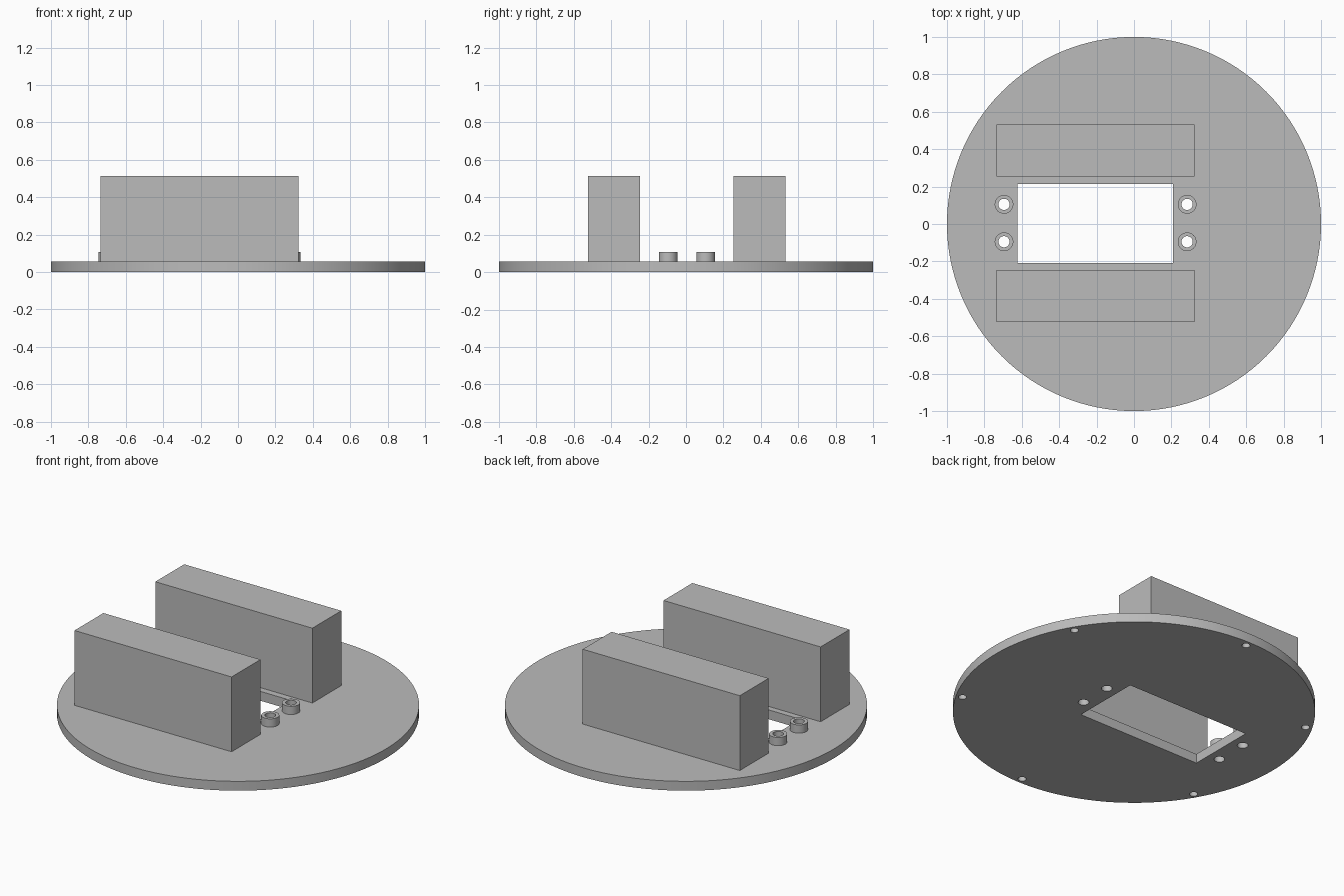
import bpy
import math

if "Cube" in bpy.data.objects:
    bpy.data.objects.remove(bpy.data.objects["Cube"], do_unlink=True)

grey = bpy.data.materials.new("plain_grey")
grey.use_nodes = True
COLOUR = (0.5, 0.5, 0.5, 1)
grey.diffuse_color = COLOUR
grey.node_tree.nodes["Principled BSDF"].inputs["Base Color"].default_value = COLOUR

PLATE_TOP = 0.057
BLOCK_TOP = 0.513
BOSS_TOP = 0.107
OFFSET_Y = 0.005


def finish(name):
    obj = bpy.context.object
    obj.name = name
    obj.data.materials.append(grey)
    return obj


def box(name, x0, x1, y0, y1, z0, z1):
    bpy.ops.mesh.primitive_cube_add(
        size=1, location=((x0 + x1) / 2, (y0 + y1) / 2, (z0 + z1) / 2))
    bpy.context.object.scale = (x1 - x0, y1 - y0, z1 - z0)
    bpy.ops.object.transform_apply(location=False, rotation=False, scale=True)
    return finish(name)


def cylinder(name, x, y, radius, z0, z1, sides=32):
    bpy.ops.mesh.primitive_cylinder_add(
        vertices=sides, radius=radius, depth=z1 - z0, location=(x, y, (z0 + z1) / 2))
    return finish(name)


def cut(target, cutter):
    mod = target.modifiers.new("cut", "BOOLEAN")
    mod.operation = "DIFFERENCE"
    mod.solver = "EXACT"
    mod.object = cutter
    bpy.ops.object.select_all(action="DESELECT")
    bpy.context.view_layer.objects.active = target
    target.select_set(True)
    bpy.ops.object.modifier_apply(modifier=mod.name)
    bpy.data.objects.remove(cutter, do_unlink=True)


def smooth(obj):
    bpy.ops.object.select_all(action="DESELECT")
    bpy.context.view_layer.objects.active = obj
    obj.select_set(True)
    bpy.ops.object.shade_smooth_by_angle(angle=math.radians(30))


# Round base plate with a rectangular opening
plate = cylinder("base_plate", 0, 0, 1, 0, PLATE_TOP, 128)
cut(plate, box("opening_cutter", -0.624, 0.208, -0.208, 0.215, -0.1, 0.2))

# Blind screw holes around the underside rim
for i in range(6):
    a = math.radians(30 + 60 * i)
    cut(plate, cylinder("rim_hole_cutter", 0.962 * math.cos(a), 0.962 * math.sin(a),
                        0.023, -0.05, 0.04, 24))

# Hollow screw bosses, set through the plate beside the opening
for side, x in (("right", -0.695), ("left", 0.284)):
    for end, y in (("front", -0.1), ("back", 0.1)):
        y += OFFSET_Y
        cut(plate, cylinder("boss_seat_cutter", x, y, 0.05, -0.1, 0.2))
        boss = cylinder(f"screw_boss_{end}_{side}", x, y, 0.05, 0, BOSS_TOP)
        cut(boss, cylinder("boss_hole_cutter", x, y, 0.03, -0.1, 0.2))
        smooth(boss)
smooth(plate)

# Two tall support blocks
for name, s in (("front_block", -1), ("back_block", 1)):
    mid = s * 0.389 + OFFSET_Y
    box(name, -0.736, 0.323, mid - 0.139, mid + 0.139, PLATE_TOP, BLOCK_TOP)
